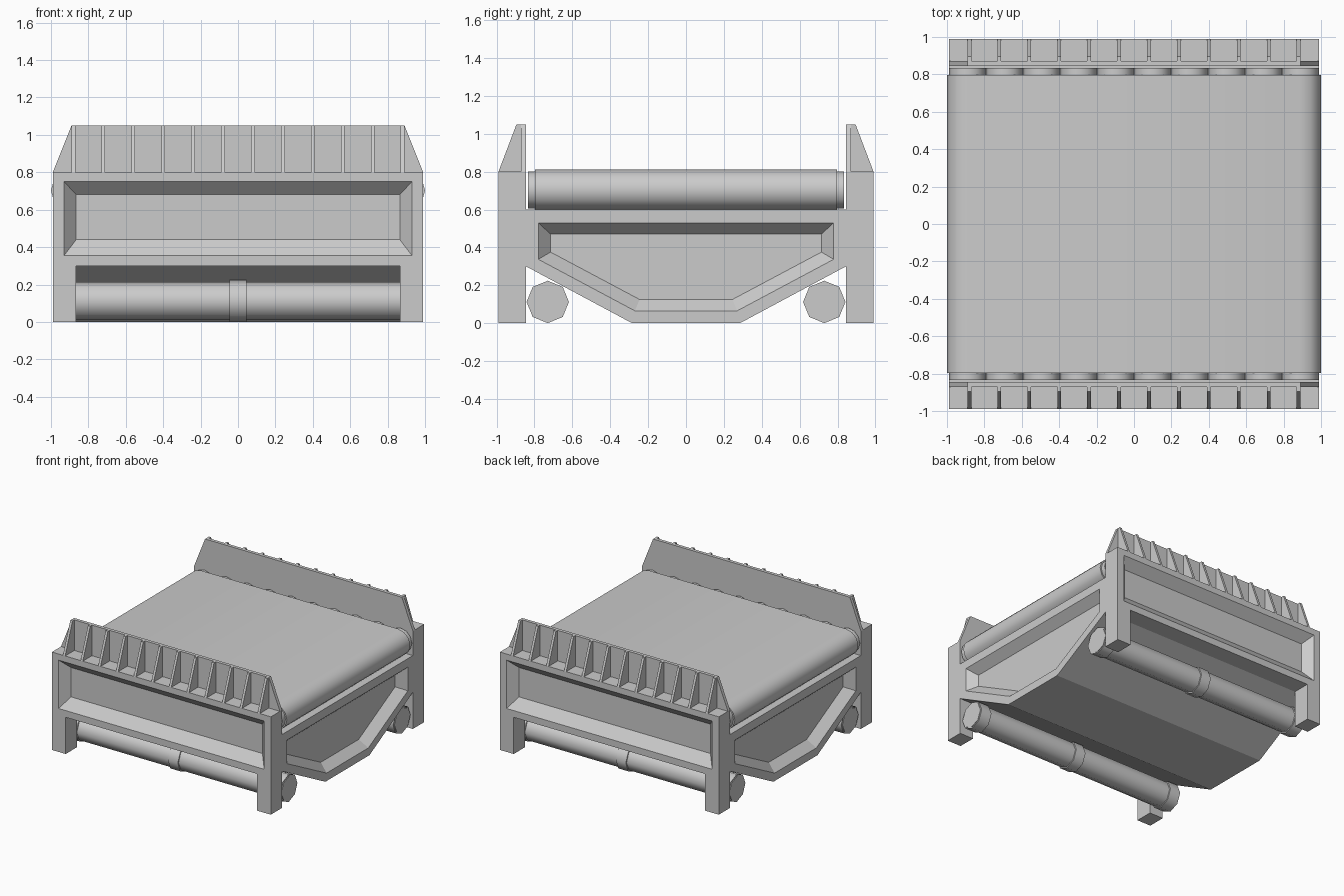
import bpy
import bmesh
from math import cos, sin, pi, radians

if "Cube" in bpy.data.objects:
    bpy.data.objects.remove(bpy.data.objects["Cube"], do_unlink=True)

grey = bpy.data.materials.new("light_grey")
grey.use_nodes = True
grey.diffuse_color = (0.6, 0.6, 0.6, 1)
grey.node_tree.nodes["Principled BSDF"].inputs["Base Color"].default_value = (0.6, 0.6, 0.6, 1)


def loft(name, rings, smooth=False):
    """Skin a stack of matching rings and cap both ends."""
    bm = bmesh.new()
    loops = [[bm.verts.new(p) for p in ring] for ring in rings]
    n = len(loops[0])
    for a, b in zip(loops, loops[1:]):
        for i in range(n):
            j = (i + 1) % n
            bm.faces.new((a[i], a[j], b[j], b[i]))
    bm.faces.new(loops[0])
    bm.faces.new(loops[-1])
    bmesh.ops.recalc_face_normals(bm, faces=bm.faces)
    mesh = bpy.data.meshes.new(name)
    bm.to_mesh(mesh)
    bm.free()
    mesh.materials.append(grey)
    obj = bpy.data.objects.new(name, mesh)
    bpy.context.collection.objects.link(obj)
    if smooth:
        for poly in mesh.polygons:
            poly.use_smooth = True
        mesh.set_sharp_from_angle(angle=radians(50))
    return obj


def at_x(x, profile):
    return [(x, y, z) for y, z in profile]


def at_y(y, profile):
    return [(x, y, z) for x, z in profile]


def circle(u, z, r, n):
    return [(u + r * cos(2 * pi * i / n), z + r * sin(2 * pi * i / n)) for i in range(n)]


def rect(half, low, high):
    return [(-half, low), (half, low), (half, high), (-half, high)]


def hull_shape(top, side, shoulder, keel, bottom):
    return [(-side, top), (-side, shoulder), (-keel, bottom),
            (keel, bottom), (side, shoulder), (side, top)]


# Hopper-shaped body with a recessed panel on each side
outline = hull_shape(0.6, 0.845, 0.3, 0.285, 0)
rim = hull_shape(0.53, 0.78, 0.337, 0.27, 0.065)
floor = hull_shape(0.47, 0.715, 0.375, 0.245, 0.125)
loft("body", [at_x(-0.92, floor), at_x(-0.99, rim), at_x(-0.99, outline),
              at_x(0.99, outline), at_x(0.99, rim), at_x(0.92, floor)])

# Front and back assemblies
for s, end in ((-1, "front"), (1, "back")):
    # Beam with recessed panel
    beam = rect(0.99, 0.3, 0.8)
    loft(end + "_beam", [at_y(s * 0.845, beam), at_y(s * 0.99, beam),
                         at_y(s * 0.99, rect(0.93, 0.355, 0.75)),
                         at_y(s * 0.92, rect(0.865, 0.44, 0.68))])

    # Legs
    for t, side in ((-1, "right"), (1, "left")):
        foot = [(t * (0.9275 + x), z) for x, z in rect(0.0625, 0, 0.3)]
        loft(f"{end}_{side}_leg", [at_y(s * 0.845, foot), at_y(s * 0.99, foot)])

    # Guard plate with sloping ends
    guard = [(-0.99, 0.8), (0.99, 0.8), (0.89, 1.05), (-0.89, 1.05)]
    loft(end + "_guard", [at_y(s * 0.845, guard), at_y(s * 0.872, guard)])

    # Stiffening ribs
    rib = [(s * 0.87, 0.8), (s * 0.99, 0.8), (s * 0.895, 1.05), (s * 0.87, 1.05)]
    for i in range(12):
        x = -0.88 + 0.16 * i
        loft(f"{end}_rib_{i + 1}", [at_x(x - 0.01, rib), at_x(x + 0.01, rib)])

    # Lower pipe with collars at the middle and both ends
    loft(end + "_pipe", [at_x(x, circle(s * 0.73, 0.112, 0.102, 8)) for x in (-0.975, 0.975)], True)
    for place, low, high in (("right", -0.97, -0.875), ("middle", -0.045, 0.045), ("left", 0.875, 0.97)):
        loft(f"{end}_{place}_collar",
             [at_x(x, circle(s * 0.73, 0.112, 0.112, 8)) for x in (low, high)], True)

# Row of rollers under the belt
for i in range(10):
    x = -0.89 + 1.78 * i / 9
    loft(f"roller_{i + 1}", [at_y(y, circle(x, 0.703, 0.098, 12)) for y in (-0.835, 0.835)], True)

# Belt wrapped around the end rollers
sides = 12
belt = []
for t in (1, -1):
    for i in range(sides // 2 + 1):
        a = -pi / 2 + 2 * pi * i / sides
        belt.append((t * (0.89 + 0.11 * cos(a)), 0.703 + t * 0.107 * sin(a)))
loft("belt", [at_y(y, belt) for y in (-0.797, 0.797)], True)
